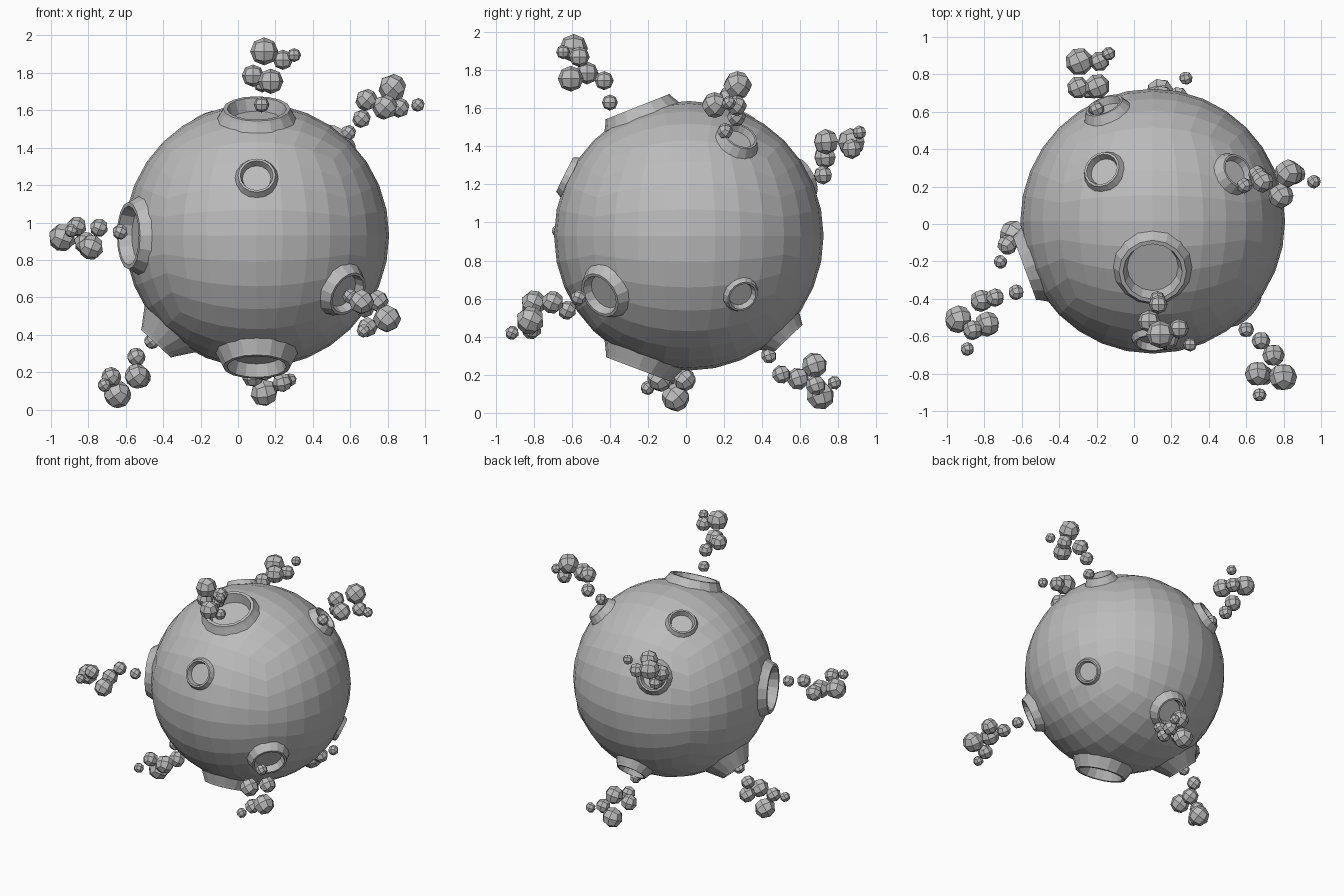
import bpy, bmesh, math
from mathutils import Vector, Matrix

cube = bpy.data.objects.get("Cube")
if cube:
    bpy.data.objects.remove(cube, do_unlink=True)

CENTRE = Vector((0.1, 0.015, 0.93))
RADIUS = 0.708

grey = bpy.data.materials.new("stone grey")
grey.use_nodes = True
tone = (0.5, 0.5, 0.5, 1)
grey.diffuse_color = tone
grey.node_tree.nodes["Principled BSDF"].inputs["Base Color"].default_value = tone


def finish(bm, name):
    bmesh.ops.recalc_face_normals(bm, faces=bm.faces)
    mesh = bpy.data.meshes.new(name)
    bm.to_mesh(mesh)
    bm.free()
    mesh.materials.append(grey)
    obj = bpy.data.objects.new(name, mesh)
    bpy.context.collection.objects.link(obj)
    return obj


def quad_ball(bm, radius, cuts, matrix=Matrix()):
    """Cube grid pushed out to a sphere."""
    part = bmesh.new()
    bmesh.ops.create_cube(part, size=2)
    bmesh.ops.subdivide_edges(part, edges=part.edges, cuts=cuts, use_grid_fill=True)
    for v in part.verts:
        # even angular spacing on every side
        p = Vector([math.tan(c * math.pi / 4) for c in v.co])
        v.co = matrix @ (p.normalized() * radius)
    temp = bpy.data.meshes.new("temp")
    part.to_mesh(temp)
    part.free()
    bm.from_mesh(temp)
    bpy.data.meshes.remove(temp)


def lathe(bm, profile, matrix, steps=16):
    """Spin (radius, height) points round the local z axis."""
    rings = []
    for r, h in profile:
        rings.append([bm.verts.new(matrix @ Vector((
            r * math.cos(math.tau * i / steps), r * math.sin(math.tau * i / steps), h)))
            for i in range(steps)])
    for low, high in zip(rings, rings[1:]):
        for i in range(steps):
            j = (i + 1) % steps
            bm.faces.new((low[i], low[j], high[j], high[i]))
    return rings


# Craters: direction, rim radius, rim height, skirt spread
craters = {
    "top": ((0, -0.27, 0.68), 0.18, 0.73, 1.2),
    "front": ((0, -0.65, 0.32), 0.1, 0.728, 1.2),
    "right_side": ((-0.68, -0.25, 0), 0.18, 0.73, 1.2),
    "lower_left": ((0.485, -0.465, -0.31), 0.125, 0.745, 1.25),
    "bottom": ((0, -0.265, -0.7), 0.18, 0.75, 1.25),
    "lower_right": ((-0.545, 0, -0.585), 0.11, 0.79, 1.75),
    "left_side": ((0.57, 0.275, -0.31), 0.085, 0.725, 1.2),
    "upper_left": ((0.455, 0.27, 0.525), 0.095, 0.745, 1.3),
    "upper_back": ((-0.27, 0.275, 0.61), 0.1, 0.728, 1.2),
    "back": ((-0.26, 0.62, 0.31), 0.105, 0.74, 1.3),
    "lower_back": ((0, 0.515, -0.54), 0.11, 0.75, 1.35),
}

cut_bm = bmesh.new()
for name, (direction, rim, height, spread) in craters.items():
    turn = Vector(direction).to_track_quat('Z', 'Y').to_matrix().to_4x4()
    place = Matrix.Translation(CENTRE) @ turn
    floor = height - 0.38 * rim
    base = rim * spread
    bm = bmesh.new()
    rings = lathe(bm, [
        (base, math.sqrt(RADIUS ** 2 - base ** 2) - 0.012),
        (rim * 1.04, height - 0.09 * rim),
        (rim, height),
        (rim * 0.88, height),
        (rim * 0.76, floor)], place)
    bm.faces.new(rings[-1])
    finish(bm, "crater_" + name)
    # matching pit cutter for the body
    rings = lathe(cut_bm, [(rim * 0.93, min(floor, RADIUS) - 0.03), (rim * 0.93, 0.95)], place)
    bm_caps = [cut_bm.faces.new(ring) for ring in rings]

# Body with a pit under each crater
cutter = finish(cut_bm, "pit_cutter")
cutter.hide_render = True
bm = bmesh.new()
quad_ball(bm, RADIUS, 7, Matrix.Translation(CENTRE))
body = finish(bm, "round_body")
pits = body.modifiers.new("pits", 'BOOLEAN')
pits.operation = 'DIFFERENCE'
pits.object = cutter
pits.solver = 'EXACT'
bpy.context.view_layer.update()
carved = bpy.data.meshes.new_from_object(body.evaluated_get(bpy.context.evaluated_depsgraph_get()))
body.modifiers.clear()
body.data = carved
bpy.data.objects.remove(cutter, do_unlink=True)

# Puff cluster shape: position and size of each ball
cluster = [
    ((0.126, -0.4, 1.63), 0.042),
    ((0.13, -0.43, 1.745), 0.05),
    ((0.08, -0.52, 1.785), 0.06),
    ((0.175, -0.605, 1.755), 0.068),
    ((0.14, -0.59, 1.915), 0.075),
    ((0.24, -0.56, 1.87), 0.054),
    ((0.3, -0.645, 1.895), 0.037),
]


def frame(root, big, tip):
    """Axes running from the root ball to the biggest ball and the tip ball."""
    root, big, tip = Vector(root), Vector(big), Vector(tip)
    a = (big - root).normalized()
    c = a.cross(tip - root).normalized()
    m = Matrix((a, c.cross(a), c)).transposed().to_4x4()
    return Matrix.Translation(root) @ m


# Each cluster: root, biggest and tip ball
clusters = {
    "top": (cluster[0][0], cluster[4][0], cluster[6][0]),
    "right_side": ((-0.63, -0.365, 0.95), (-0.93, -0.505, 0.92), (-0.875, -0.675, 0.96)),
    "lower_left": ((0.6, -0.565, 0.605), (0.79, -0.81, 0.49), (0.67, -0.915, 0.42)),
    "lower_right": ((-0.46, 0, 0.365), (-0.645, -0.055, 0.08), (-0.72, -0.205, 0.122)),
    "upper_left": ((0.59, 0.205, 1.48), (0.82, 0.27, 1.715), (0.96, 0.225, 1.625)),
    "back": ((-0.2, 0.615, 1.21), (-0.29, 0.86, 1.415), (-0.14, 0.92, 1.48)),
    "lower_back": ((0.13, 0.435, 0.3), (0.14, 0.705, 0.09), (0.285, 0.78, 0.165)),
}
home = frame(*clusters["top"]).inverted()
for name, refs in clusters.items():
    move = frame(*refs) @ home
    bm = bmesh.new()
    for spot, size in cluster:
        quad_ball(bm, size, 1, move @ Matrix.Translation(spot))
    finish(bm, "puffs_" + name)
